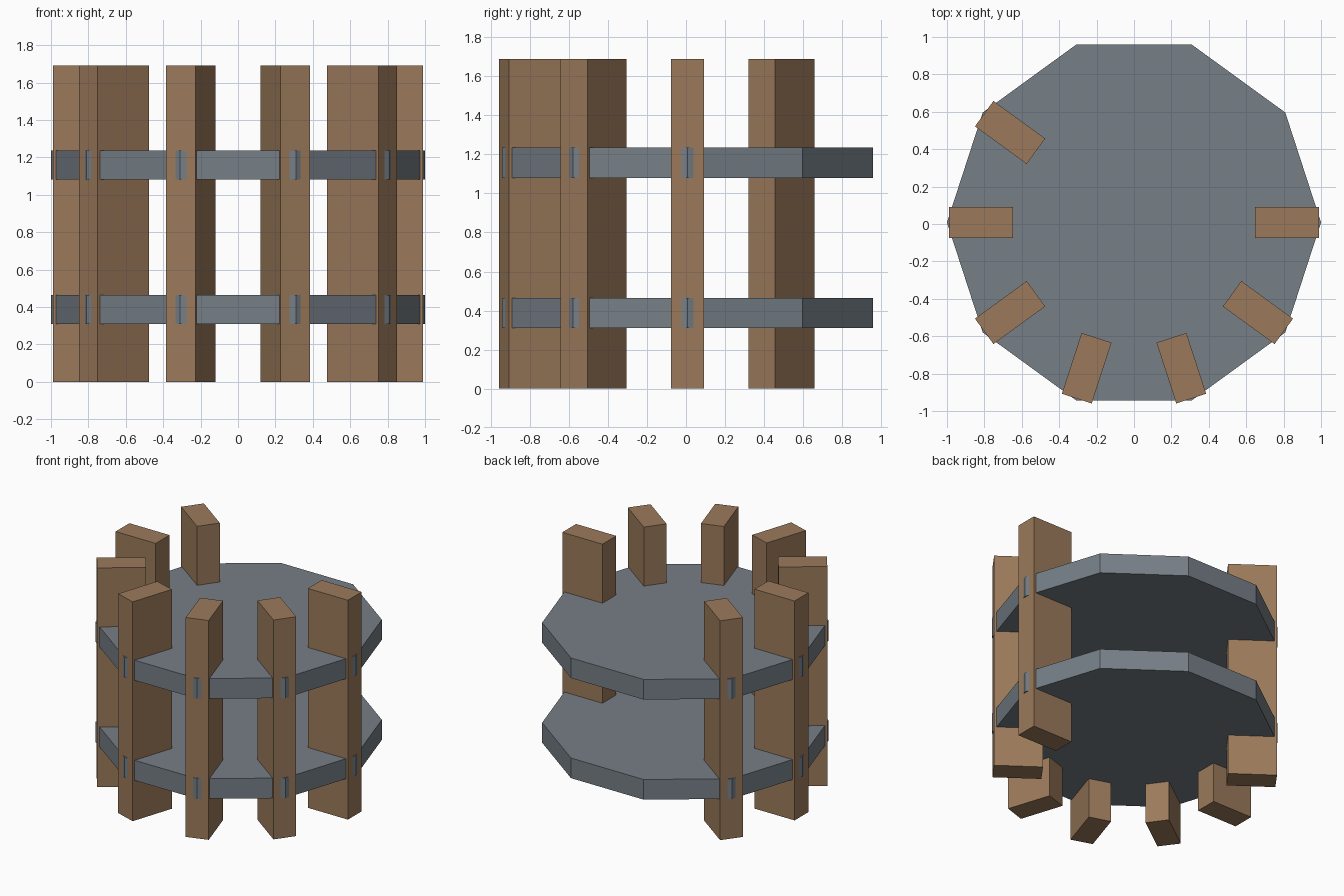
import bpy, bmesh, math
from mathutils import Matrix

if "Cube" in bpy.data.objects:
    bpy.data.objects.remove(bpy.data.objects["Cube"])

CY = 0.008  # ring centre, so the whole model is centred on y = 0


def material(name, rgb):
    m = bpy.data.materials.new(name)
    m.diffuse_color = (*rgb, 1)
    m.use_nodes = True
    m.node_tree.nodes["Principled BSDF"].inputs["Base Color"].default_value = m.diffuse_color
    return m


wood = material("brown wood", (0.33, 0.195, 0.105))
metal = material("blue grey metal", (0.18, 0.21, 0.24))


def finish(bm, name, mat):
    me = bpy.data.meshes.new(name)
    bm.to_mesh(me)
    bm.free()
    me.materials.append(mat)
    ob = bpy.data.objects.new(name, me)
    bpy.context.collection.objects.link(ob)
    return ob


# Two ten-sided discs
for name, z in (("lower_disc", 0.387), ("upper_disc", 1.158)):
    bm = bmesh.new()
    bmesh.ops.create_cone(bm, cap_ends=True, segments=10, radius1=1, radius2=1, depth=0.155)
    # put a corner on the +x axis
    bm.verts.ensure_lookup_table()
    a = math.atan2(bm.verts[0].co.y, bm.verts[0].co.x)
    bmesh.ops.rotate(bm, verts=bm.verts, matrix=Matrix.Rotation(-a, 3, 'Z'))
    bmesh.ops.translate(bm, verts=bm.verts, vec=(0, CY, z))
    finish(bm, name, metal)

# Seven upright planks on the disc corners, leaving a gap at the back
for i in range(4, 11):
    bm = bmesh.new()
    m = (Matrix.Translation((0, CY, 0)) @ Matrix.Rotation(math.radians(36 * i), 4, 'Z')
         @ Matrix.Translation((0.819, 0, 0.845)) @ Matrix.Diagonal((0.342, 0.168, 1.69, 1)))
    bmesh.ops.create_cube(bm, size=1, matrix=m)
    finish(bm, f"plank_{i - 3}", wood)
